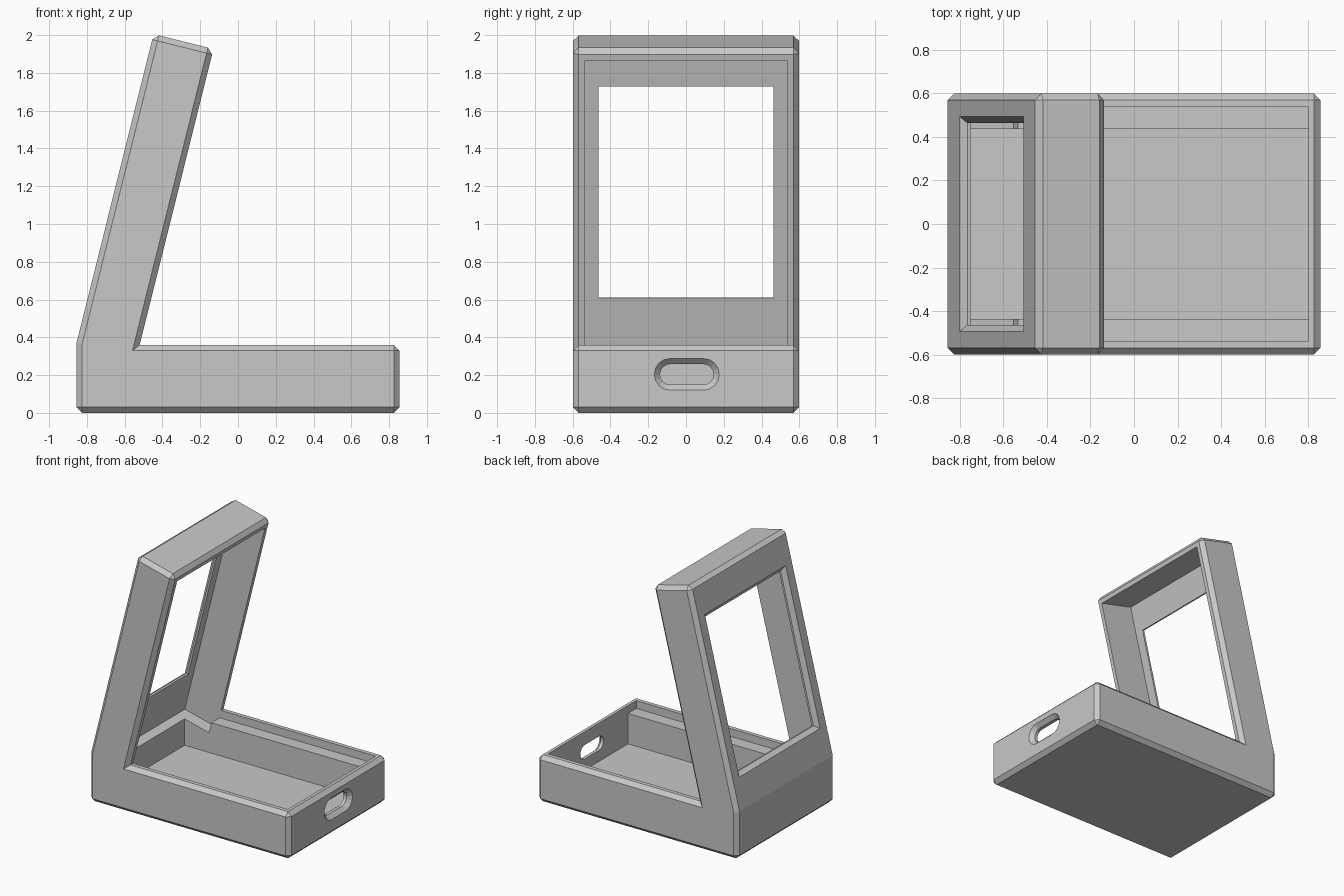
import bpy, bmesh
from math import sin, cos, pi, radians
from mathutils import Vector

if "Cube" in bpy.data.objects:
    bpy.data.objects.remove(bpy.data.objects["Cube"], do_unlink=True)

TILT = radians(14)
HALF, LONG, RIM = 0.598, 0.855, 0.36     # half depth, half length, base height
BACK, FACE, TOP = -0.919, -0.592, 1.838  # upright planes in its tilted frame
CH, WALL = 0.03, 0.062

grey = bpy.data.materials.new("grey plastic")
grey.use_nodes = True
grey.diffuse_color = (0.58, 0.58, 0.58, 1)
grey.node_tree.nodes["Principled BSDF"].inputs["Base Color"].default_value = grey.diffuse_color


def tilted(n, y, u):
    """Point from the upright's frame: n across its thickness, u along its height."""
    return Vector((n * cos(TILT) + u * sin(TILT), y, u * cos(TILT) - n * sin(TILT)))


def loft(name, rings):
    """Closed solid through rings of equal point count."""
    bm = bmesh.new()
    loops = [[bm.verts.new(p) for p in ring] for ring in rings]
    for a, b in zip(loops, loops[1:]):
        for i in range(len(a)):
            j = (i + 1) % len(a)
            bm.faces.new((a[i], a[j], b[j], b[i]))
    bm.faces.new(loops[0])
    bm.faces.new(loops[-1])
    bmesh.ops.recalc_face_normals(bm, faces=bm.faces)
    mesh = bpy.data.meshes.new(name)
    bm.to_mesh(mesh)
    bm.free()
    mesh.materials.append(grey)
    obj = bpy.data.objects.new(name, mesh)
    bpy.context.collection.objects.link(obj)
    return obj


def rect(y, lo, hi):
    return [(-y, lo), (y, lo), (y, hi), (-y, hi)]


def box(name, x0, x1, y, z0, z1):
    return loft(name, [[(x, a, b) for a, b in rect(y, z0, z1)] for x in (x0, x1)])


def tilted_hole(name, sections):
    """Sections are (n, half width, low u, high u)."""
    return loft(name, [[tilted(n, a, b) for a, b in rect(y, lo, hi)]
                       for n, y, lo, hi in sections])


def stadium(x, straight, r, z, steps=8):
    ring = []
    for side in (1, -1):
        for i in range(steps + 1):
            a = -pi / 2 + pi * i / steps
            ring.append((x, 0.004 + side * (straight + r * cos(a)), z + side * r * sin(a)))
    return ring


# L-shaped body: low base with a leaning upright
bend_z = (BACK + LONG * cos(TILT)) / -sin(TILT)
inner_x = (FACE + sin(TILT) * RIM) / cos(TILT)
top_back, top_front = tilted(BACK, 0, TOP), tilted(FACE, 0, TOP)
profile = [(-LONG, 0), (LONG, 0), (LONG, RIM), (inner_x, RIM),
           (top_front.x, top_front.z), (top_back.x, top_back.z), (-LONG, bend_z)]
body = loft("stand_body", [[(x, y, z) for x, z in profile] for y in (-HALF, HALF)])

# Chamfer every outer edge except the two bends
bm = bmesh.new()
bm.from_mesh(body.data)


def is_bend(edge):
    a, b = (v.co for v in edge.verts)
    crossing = abs(a.y - b.y) > HALF
    return crossing and any(abs(a.x - x) < 1e-4 and abs(a.z - z) < 1e-4
                            for x, z in (profile[3], profile[6]))


bmesh.ops.bevel(bm, geom=[e for e in bm.edges if not is_bend(e)], offset=CH,
                offset_type='OFFSET', segments=1, affect='EDGES', clamp_overlap=True)
bm.to_mesh(body.data)
bm.free()

# Hollows and openings
lo, hi, wide = 0.379, 1.594, 0.493       # outer limits of the back window
cutters = [
    tilted_hole("upright_hollow", [(n, HALF - WALL, 0.077, TOP - WALL)
                                   for n in (BACK + 0.045, FACE + 0.003)]),
    box("rim_recess", -0.6, 0.8, HALF - WALL, 0.3, 0.5),
    box("base_hollow", -0.76, 0.8, 0.435, 0.065, 0.32),
    tilted_hole("back_window", [(BACK + d, wide - d, lo + d, hi - d) for d in (-CH, CH)]
                + [(BACK + 0.1, wide - CH, lo + CH, hi - CH)]),
    loft("front_slot", [stadium(LONG + d, 0.088, 0.054 + CH + d, 0.204) for d in (CH, -CH)]
         + [stadium(0.7, 0.088, 0.054, 0.204)]),
]
bpy.context.view_layer.objects.active = body
for cutter in cutters:
    cut = body.modifiers.new(cutter.name, 'BOOLEAN')
    cut.operation, cut.solver, cut.object = 'DIFFERENCE', 'EXACT', cutter
    bpy.ops.object.modifier_apply(modifier=cut.name)
    bpy.data.objects.remove(cutter, do_unlink=True)
